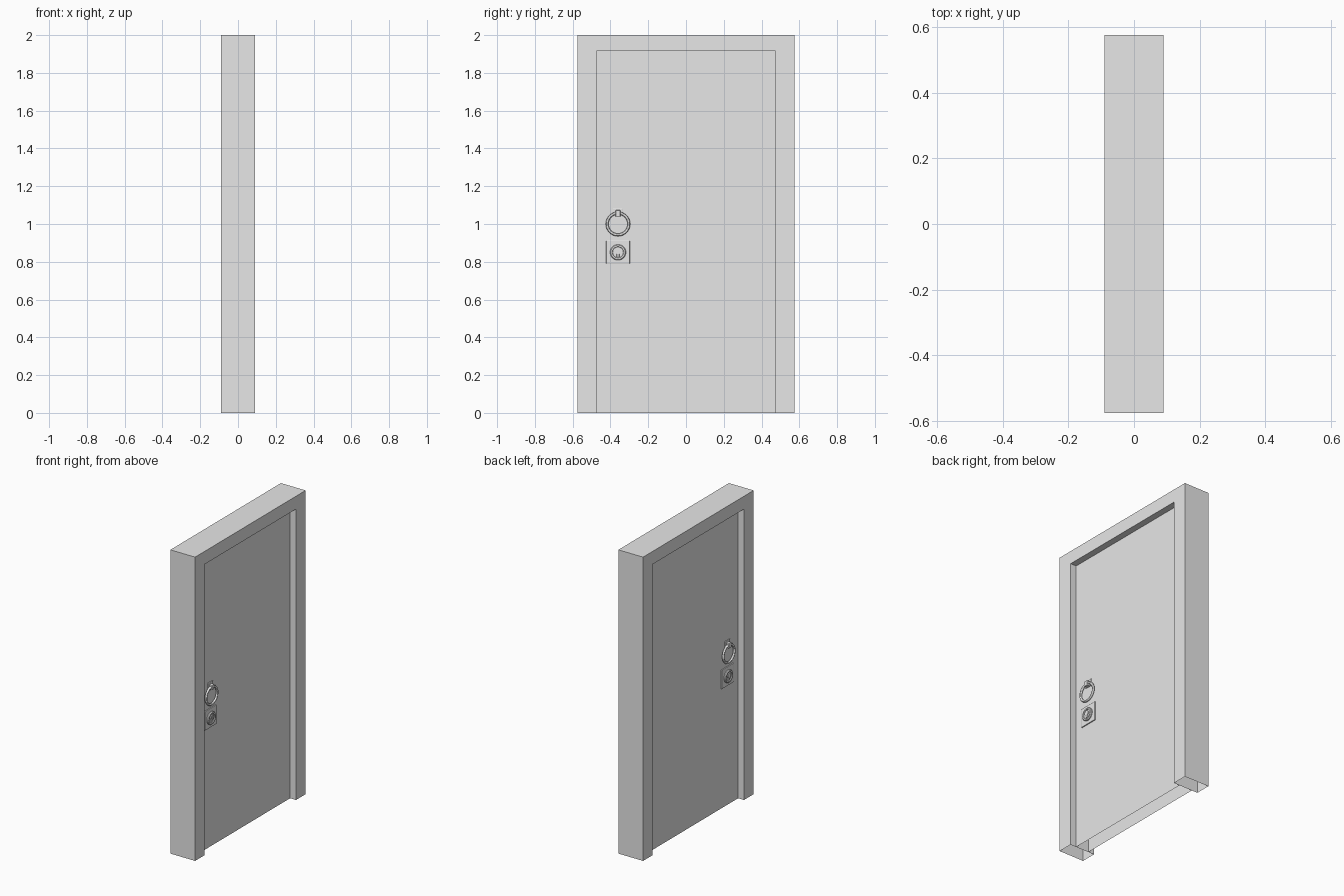
import bpy
import bmesh
from math import pi
from mathutils import Matrix, Vector

if "Cube" in bpy.data.objects:
    bpy.data.objects.remove(bpy.data.objects["Cube"], do_unlink=True)

grey = bpy.data.materials.new("plain_grey")
grey.use_nodes = True
GREY = (0.8, 0.8, 0.8, 1)
grey.diffuse_color = GREY
grey.node_tree.nodes["Principled BSDF"].inputs["Base Color"].default_value = GREY

FACE = 0.047          # half thickness of the door leaf
HY = -0.36            # hardware centre line
RING_Z, LOCK_Z = 1.0, 0.85


def make(name, bm, bevel=0, mirror=False, smooth=False):
    bmesh.ops.recalc_face_normals(bm, faces=bm.faces)
    mesh = bpy.data.meshes.new(name)
    bm.to_mesh(mesh)
    bm.free()
    mesh.materials.append(grey)
    ob = bpy.data.objects.new(name, mesh)
    bpy.context.collection.objects.link(ob)
    bpy.ops.object.select_all(action='DESELECT')
    bpy.context.view_layer.objects.active = ob
    ob.select_set(True)
    if smooth:
        bpy.ops.object.shade_smooth_by_angle()
    if bevel:
        mod = ob.modifiers.new("edge", 'BEVEL')
        mod.width, mod.segments = bevel, 2
    if mirror:
        ob.modifiers.new("both_sides", 'MIRROR')
    return ob


def slab(outline, half):
    """Extrude a y-z outline through the wall and leave its floor open."""
    bm = bmesh.new()
    face = bm.faces.new([bm.verts.new((-half, y, z)) for y, z in outline])
    res = bmesh.ops.extrude_face_region(bm, geom=[face], use_keep_orig=True)
    moved = [g for g in res["geom"] if isinstance(g, bmesh.types.BMVert)]
    bmesh.ops.translate(bm, verts=moved, vec=(2 * half, 0, 0))
    bmesh.ops.recalc_face_normals(bm, faces=bm.faces)
    floor = [f for f in bm.faces if all(v.co.z < 0.001 for v in f.verts)]
    bmesh.ops.delete(bm, geom=floor, context='FACES_ONLY')
    return bm


def box(x0, x1, wide, z, tall):
    bm = bmesh.new()
    bmesh.ops.create_cube(bm, size=1)
    bmesh.ops.scale(bm, vec=(x1 - x0, wide, tall), verts=bm.verts)
    bmesh.ops.translate(bm, vec=((x0 + x1) / 2, HY, z), verts=bm.verts)
    return bm


def turned(profile, z, sides=32):
    """Lathe a (radius, x) profile about an axis pointing out of the door."""
    bm = bmesh.new()
    verts = [bm.verts.new((x, HY + r, z)) for r, x in profile]
    edges = [bm.edges.new(pair) for pair in zip(verts, verts[1:])]
    bmesh.ops.spin(bm, geom=verts + edges, cent=(0, HY, z), axis=(1, 0, 0),
                   angle=2 * pi, steps=sides, use_duplicate=False)
    bmesh.ops.remove_doubles(bm, verts=bm.verts, dist=0.0001)
    return bm


# Frame and leaf
make("door_frame", slab([(-0.575, 0), (-0.575, 2), (0.575, 2), (0.575, 0),
                         (0.475, 0), (0.475, 1.915), (-0.475, 1.915), (-0.475, 0)], 0.09))
make("door_leaf", slab([(-0.475, 0), (-0.475, 1.915), (0.475, 1.915), (0.475, 0)], FACE))

# Ring pull with its mounting plate and staple
make("ring_mount_plate", box(FACE - 0.002, FACE + 0.005, 0.054, 1.062, 0.046), 0.002, True)
make("ring_staple", box(FACE, FACE + 0.024, 0.026, 1.056, 0.034), 0.004, True)
bpy.ops.mesh.primitive_torus_add(major_radius=0.0575, minor_radius=0.0075,
                                 major_segments=40, minor_segments=12)
ring = bpy.context.object
ring.name = "ring_pull"
ring.data.transform(Matrix.Rotation(pi / 2, 4, 'Y'))
ring.data.transform(Matrix.Translation(Vector((FACE + 0.013, HY, RING_Z))))
ring.data.materials.append(grey)
bpy.ops.object.shade_smooth_by_angle()
ring.modifiers.new("both_sides", 'MIRROR')

# Lock with a square plate, round collar and keyhole
make("lock_plate", box(FACE - 0.002, FACE + 0.007, 0.125, LOCK_Z, 0.125), 0.003, True)
make("lock_collar", turned([(0.042, FACE), (0.042, FACE + 0.013), (0.038, FACE + 0.018),
                            (0.030, FACE + 0.018), (0.028, FACE + 0.013),
                            (0, FACE + 0.013)], LOCK_Z), mirror=True, smooth=True)
make("lock_cylinder", turned([(0.016, FACE + 0.01), (0.016, FACE + 0.018),
                              (0, FACE + 0.018)], LOCK_Z + 0.006), mirror=True, smooth=True)
make("keyway_rib", box(FACE + 0.01, FACE + 0.018, 0.014, LOCK_Z - 0.012, 0.026), 0.002, True)
make("key_slot", box(FACE + 0.017, FACE + 0.0195, 0.004, LOCK_Z + 0.006, 0.02), 0, True)
